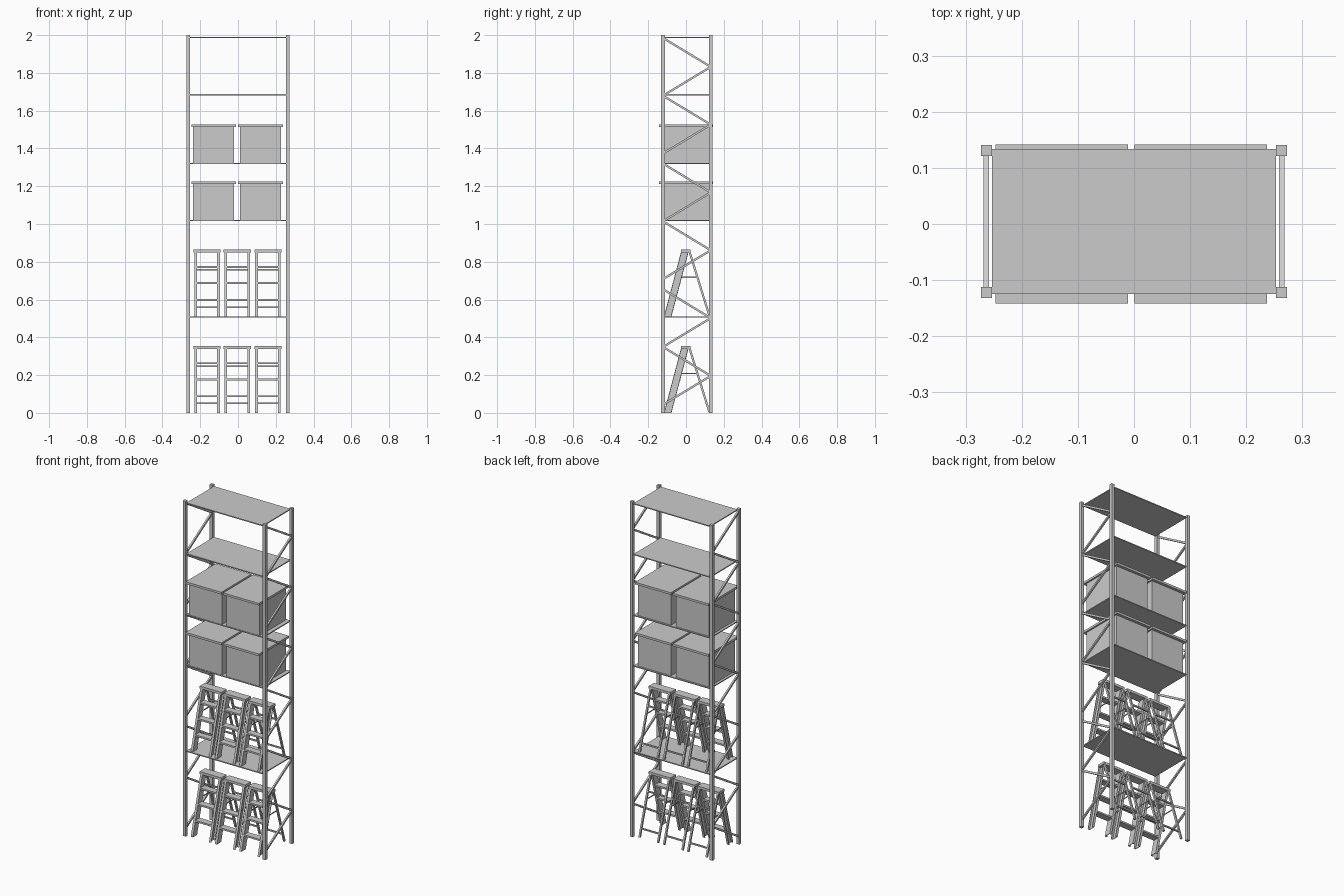
import bpy, bmesh
from mathutils import Vector

if "Cube" in bpy.data.objects:
    bpy.data.objects.remove(bpy.data.objects["Cube"])

YF, YB = -0.122, 0.131      # front and back post lines
XP = 0.263                  # post line in x


def finish(name, bm):
    bmesh.ops.recalc_face_normals(bm, faces=bm.faces)
    me = bpy.data.meshes.new(name)
    bm.to_mesh(me)
    bm.free()
    ob = bpy.data.objects.new(name, me)
    bpy.context.collection.objects.link(ob)
    return ob


def add_prism(bm, profile, axis_vec):
    """Extrude a closed 3D profile along a vector."""
    face = bm.faces.new([bm.verts.new(p) for p in profile])
    ext = bmesh.ops.extrude_face_region(bm, geom=[face])["geom"]
    verts = [g for g in ext if isinstance(g, bmesh.types.BMVert)]
    bmesh.ops.translate(bm, verts=verts, vec=Vector(axis_vec))


def add_box(bm, x0, x1, y0, y1, z0, z1):
    add_prism(bm, [(x0, y0, z0), (x1, y0, z0), (x1, y1, z0), (x0, y1, z0)],
              (0, 0, z1 - z0))


def add_brace(bm, x, a, b, width=0.010, thick=0.011):
    """Flat bar in the yz plane between points a and b."""
    a, b = Vector(a), Vector(b)
    d = (b - a).normalized()
    n = Vector((-d.y, d.x)) * thick / 2
    pts = [a + n, b + n, b - n, a - n]
    add_prism(bm, [(x - width / 2, p.x, p.y) for p in pts], (width, 0, 0))


def box(name, *dims):
    bm = bmesh.new()
    add_box(bm, *dims)
    return finish(name, bm)


# Posts and zigzag bracing
for side, x in (("left", -XP), ("right", XP)):
    for end, y in (("front", YF), ("back", YB)):
        h = 0.0095
        box(f"{side}_{end}_post", x - h, x + h, y - h, y + h, 0, 2)
    bm = bmesh.new()
    for top in (1.985, 1.32, 0.655):
        for i in range(4):
            za, zb = top - i * 0.153, top - (i + 1) * 0.153
            ya, yb = (YF, YB) if i % 2 == 0 else (YB, YF)
            add_brace(bm, x, (ya, za), (yb, zb))
    finish(f"{side}_bracing", bm)

# Shelves
for i, z in enumerate((0.507, 1.019, 1.321, 1.684, 1.987)):
    box(f"shelf_{i + 1}", -0.253, 0.253, -0.125, 0.134, z - 0.003, z + 0.003)

# Storage boxes with overhanging lids
for z in (1.021, 1.323):
    for cx in (-0.129, 0.119):
        box("storage_box", cx - 0.109, cx + 0.109, -0.122, 0.125, z, z + 0.195)
        box("storage_lid", cx - 0.118, cx + 0.118, -0.142, 0.142, z + 0.191, z + 0.204)


# Step ladder
def rail_y(z):
    return -0.097 + 0.265 * z


def rear_y(z):
    return 0.125 - 0.31 * z


def ladder(cx, base):
    w, top, half = 0.067, 0.342, 0.02
    # front rails: channels opening outwards
    bm = bmesh.new()
    for s in (-1, 1):
        xi, xo, t = cx + s * (w - 0.014), cx + s * w, s * 0.003
        e = 0.004
        prof = [(xi, -half), (xo, -half), (xo, -half + e), (xi + t, -half + e),
                (xi + t, half - e), (xo, half - e), (xo, half), (xi, half)]
        add_prism(bm, [(x, rail_y(0) + y, base) for x, y in prof],
                  (0, rail_y(top) - rail_y(0), top))
    finish("ladder_front_rails", bm)
    # steps
    bm = bmesh.new()
    for z in (0.088, 0.177, 0.263):
        y = rail_y(z)
        add_box(bm, cx - 0.054, cx + 0.054, y - half, y + half,
                base + z - 0.005, base + z + 0.005)
    finish("ladder_steps", bm)
    # rear frame with cross bars
    bm = bmesh.new()
    for s in (-1, 1):
        add_brace(bm, cx + s * 0.061, (rear_y(0.002), base + 0.002),
                  (rear_y(top), base + top), 0.010, 0.011)
    for z in (0.05, 0.248):
        y = rear_y(z)
        add_box(bm, cx - 0.058, cx + 0.058, y - 0.004, y + 0.004,
                base + z - 0.004, base + z + 0.004)
    finish("ladder_rear_frame", bm)
    # spreaders
    bm = bmesh.new()
    for s in (-1, 1):
        add_brace(bm, cx + s * 0.057, (rail_y(0.208), base + 0.208),
                  (rear_y(0.208), base + 0.208), 0.003, 0.006)
    finish("ladder_spreaders", bm)
    # top cap
    box("ladder_top_cap", cx - 0.0715, cx + 0.0715, -0.027, 0.024,
        base + 0.339, base + 0.354)


for base in (0.0, 0.51):
    for cx in (-0.163, -0.004, 0.158):
        ladder(cx, base)
